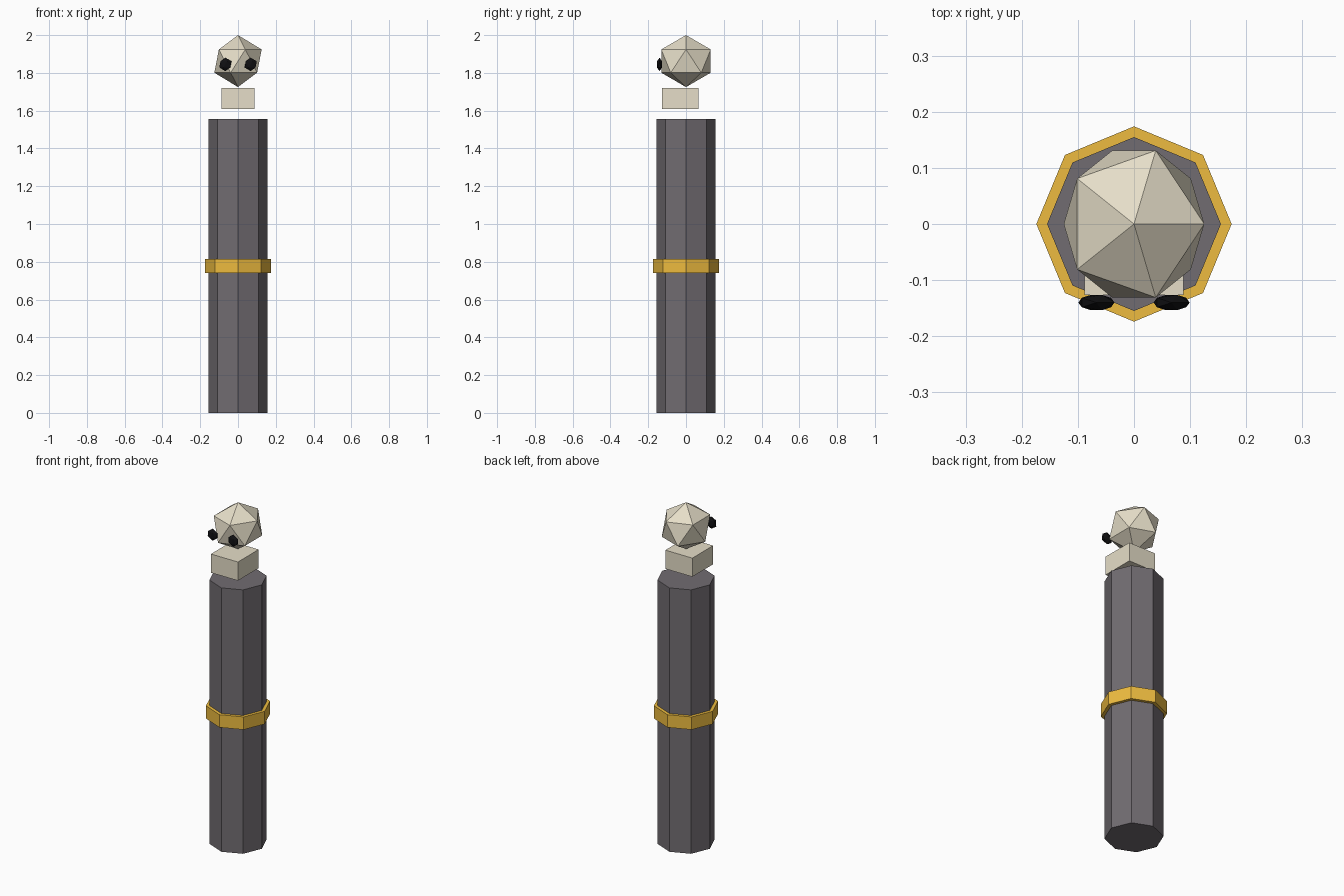
import bpy

if "Cube" in bpy.data.objects:
    bpy.data.objects.remove(bpy.data.objects["Cube"])


def material(name, rgb):
    mat = bpy.data.materials.new(name)
    mat.diffuse_color = (*rgb, 1)
    mat.use_nodes = True
    mat.node_tree.nodes["Principled BSDF"].inputs["Base Color"].default_value = mat.diffuse_color
    return mat


def finish(name, scale, mat):
    ob = bpy.context.object
    ob.name = name
    ob.scale = scale
    ob.data.materials.append(mat)
    return ob


def prism(name, radius, z0, z1, mat):
    # Eight-sided upright prism with a corner facing front
    bpy.ops.mesh.primitive_cylinder_add(vertices=8, radius=radius, depth=z1 - z0,
                                        location=(0, 0, (z0 + z1) / 2))
    return finish(name, (1, 1, 1), mat)


def faceted_ball(name, location, radii, mat):
    bpy.ops.mesh.primitive_ico_sphere_add(subdivisions=1, radius=1, location=location)
    return finish(name, radii, mat)


bone = material("bone", (0.79, 0.73, 0.58))
cloth = material("dark_cloth", (0.165, 0.15, 0.165))
gold = material("gold", (0.85, 0.50, 0.05))
black = material("black", (0.005, 0.005, 0.006))

# Body column and belt
prism("body", 0.155, 0, 1.555, cloth)
prism("belt", 0.174, 0.74, 0.815, gold)

# Jaw block
bpy.ops.mesh.primitive_cube_add(size=1, location=(0, -0.03, 1.665))
finish("jaw", (0.176, 0.193, 0.11), bone)

# Skull and eyes
faceted_ball("skull", (0, 0, 1.8625), (0.14, 0.154, 0.1375), bone)
for side, label in ((-1, "left"), (1, "right")):
    faceted_ball("eye_" + label, (side * 0.067, -0.14, 1.845), (0.036, 0.016, 0.036), black)
